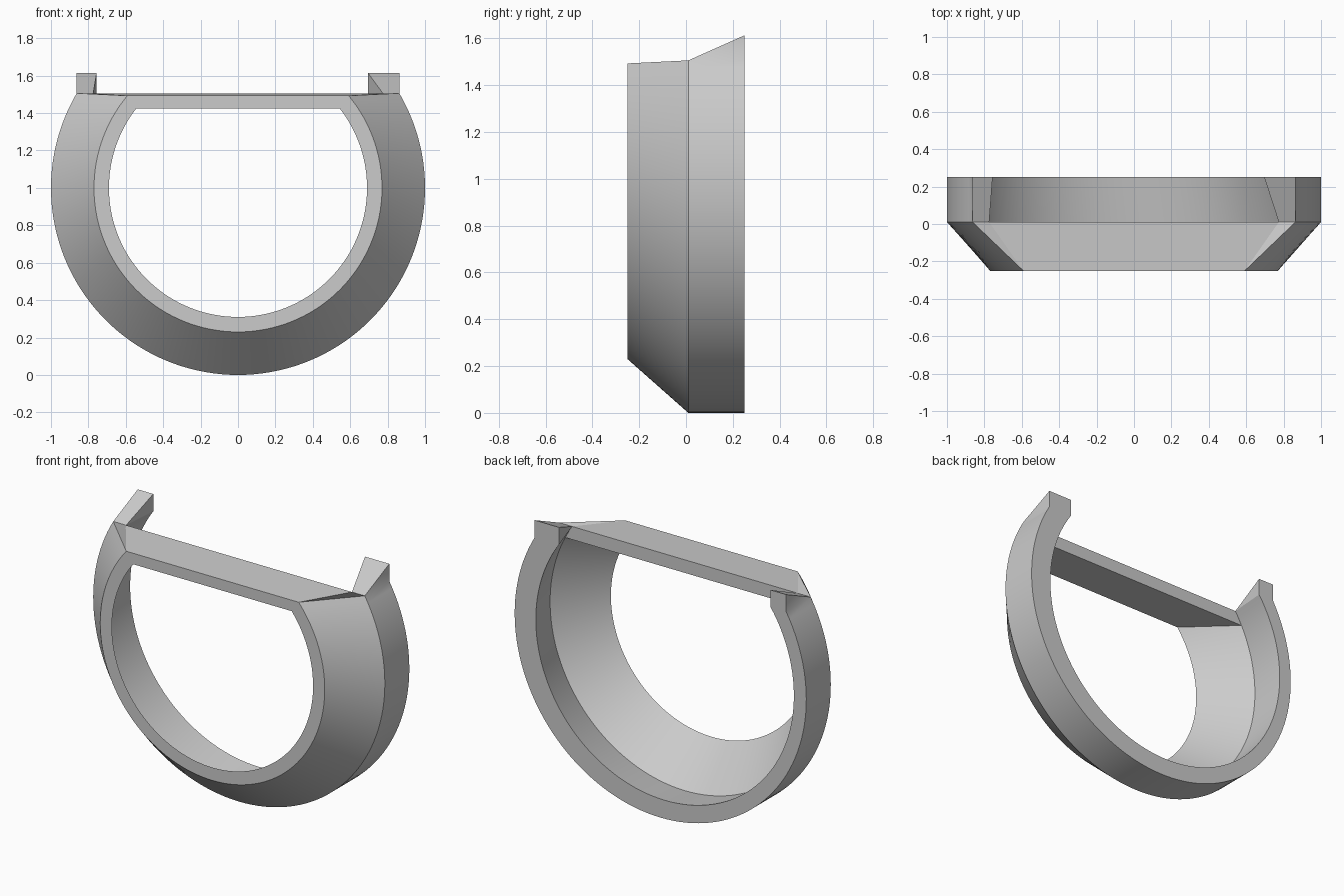
import bpy, bmesh, math

cube = bpy.data.objects.get("Cube")
if cube:
    bpy.data.objects.remove(cube)

grey = bpy.data.materials.new("light grey")
grey.use_nodes = True
grey.diffuse_color = (0.6, 0.6, 0.6, 1)
grey.node_tree.nodes["Principled BSDF"].inputs["Base Color"].default_value = grey.diffuse_color

FRONT, MID, BACK = -0.25, 0.01, 0.25
SEGMENTS = 96


def finish(name, bm):
    """Turn the bmesh into a shaded, coloured object."""
    bmesh.ops.remove_doubles(bm, verts=bm.verts, dist=0.0005)
    bmesh.ops.recalc_face_normals(bm, faces=bm.faces)
    mesh = bpy.data.meshes.new(name)
    bm.to_mesh(mesh)
    bm.free()
    mesh.materials.append(grey)
    obj = bpy.data.objects.new(name, mesh)
    bpy.context.collection.objects.link(obj)
    bpy.ops.object.select_all(action='DESELECT')
    obj.select_set(True)
    bpy.context.view_layer.objects.active = obj
    bpy.ops.object.shade_smooth_by_angle(angle=math.radians(30))
    return obj


def arc(y, radius, top, cx=0.0, tip=None):
    """Open arc from left top, round the bottom, to right top, with optional raised tips."""
    a = math.asin((top - 1) / radius)
    sweep = math.pi + 2 * a
    pts = []
    for i in range(SEGMENTS + 1):
        t = math.pi - a + sweep * i / SEGMENTS
        pts.append((cx + radius * math.cos(t), y, 1 + radius * math.sin(t)))
    ends = [(p[0], y, tip or p[2]) for p in (pts[0], pts[-1])]
    return [ends[0]] + pts + [ends[1]]


# Open ring shell: outside front to back, then inside back to front
bm = bmesh.new()
stations = [
    arc(FRONT, 0.77, 1.493),
    arc(MID, 1.0, 1.506),
    arc(BACK, 1.0, 1.506, tip=1.613),
    arc(BACK, 0.885, 1.506, cx=-0.03, tip=1.613),
    arc(MID, 0.925, 1.506),
    arc(FRONT, 0.69, 1.425),
]
rows = [[bm.verts.new(p) for p in s] for s in stations]
count = len(rows[0])
for k, row in enumerate(rows):
    nxt = rows[(k + 1) % len(rows)]
    for i in range(count - 1):
        bm.faces.new((row[i], row[i + 1], nxt[i + 1], nxt[i]))
for end in (0, -1):
    for loop in ((0, 1, 4, 5), (1, 2, 3, 4)):
        bm.faces.new([rows[k][end] for k in loop])
finish("ring_shell", bm)

# Flat bar closing the top, flush with the front rim
bm = bmesh.new()
sections = []
for y, top_x, low_x, top_z in ((FRONT, 0.592, 0.544, 1.493), (MID, 0.778, 0.82, 1.506)):
    corners = ((-low_x, 1.425), (low_x, 1.425), (top_x, top_z), (-top_x, top_z))
    sections.append([bm.verts.new((x, y, z)) for x, z in corners])
front, back = sections
bm.faces.new(front)
bm.faces.new(back)
for i in range(4):
    j = (i + 1) % 4
    bm.faces.new((front[i], front[j], back[j], back[i]))
finish("top_bar", bm)
